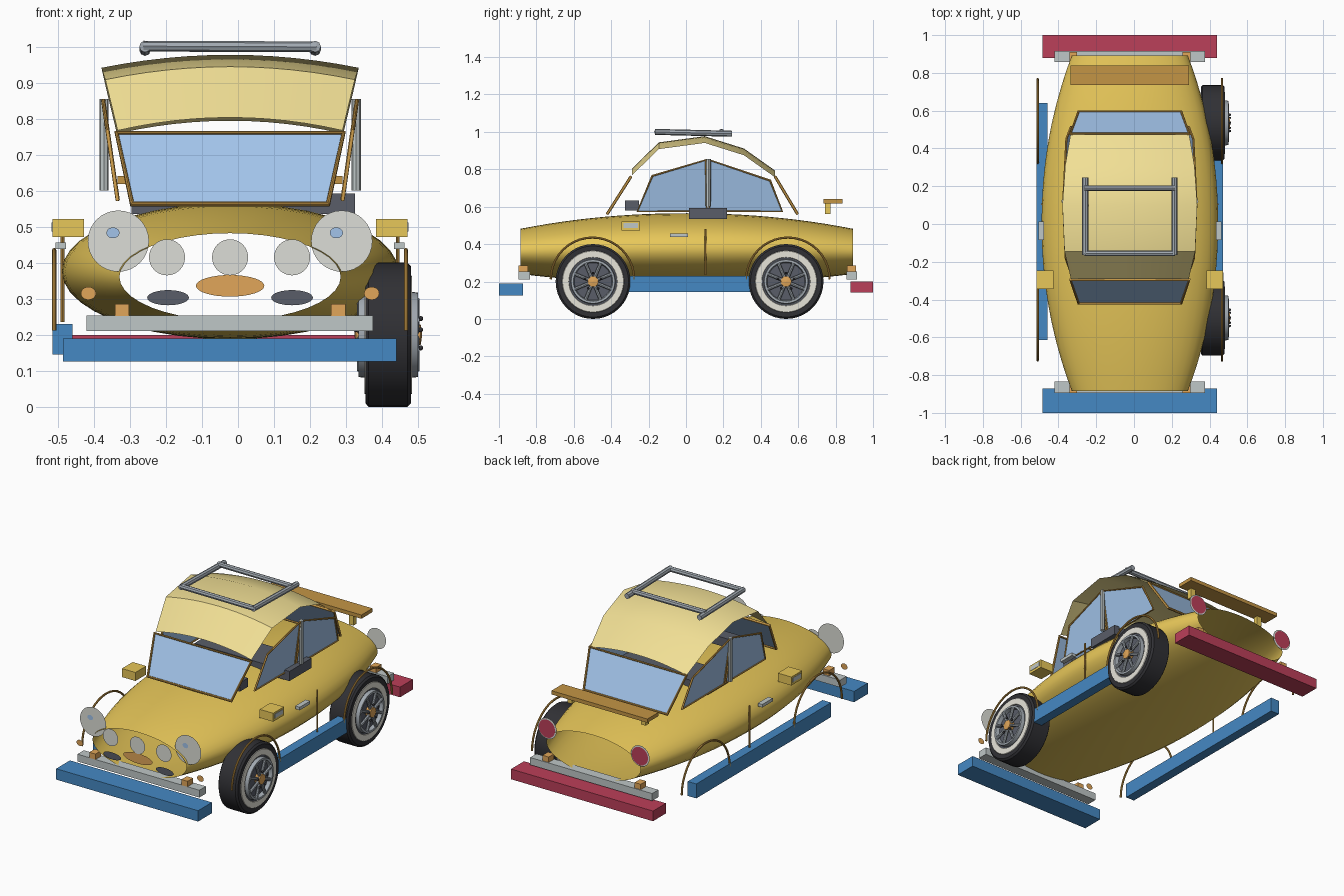
import bpy, bmesh, math
from mathutils import Matrix, Vector

if "Cube" in bpy.data.objects:
    bpy.data.objects.remove(bpy.data.objects["Cube"])

C = -0.022  # symmetry plane of the car body


def mat(name, r, g, b):
    m = bpy.data.materials.new(name)
    m.diffuse_color = (r, g, b, 1)
    m.use_nodes = True
    m.node_tree.nodes["Principled BSDF"].inputs["Base Color"].default_value = m.diffuse_color
    return m


GOLD = mat("gold_paint", .80, .57, .10)
ROOF = mat("pale_gold", .88, .74, .30)
BROWN = mat("brown_trim", .55, .30, .06)
ORANGE = mat("amber", .75, .38, .10)
GLASS = mat("glass", .36, .55, .82)
BLUE = mat("blue", .06, .25, .55)
RED = mat("red", .50, .05, .10)
BLACK = mat("rubber", .03, .03, .035)
DARK = mat("dark_grey", .10, .11, .14)
CREAM = mat("cream", .80, .78, .70)
LENS = mat("lens", .72, .73, .68)
CHROME = mat("chrome", .52, .57, .57)
STEEL = mat("steel", .36, .40, .44)


def add(name, bm, m, smooth=False):
    bmesh.ops.recalc_face_normals(bm, faces=bm.faces[:])
    me = bpy.data.meshes.new(name)
    bm.to_mesh(me)
    bm.free()
    ob = bpy.data.objects.new(name, me)
    bpy.context.collection.objects.link(ob)
    me.materials.append(m)
    if smooth:
        bpy.ops.object.select_all(action='DESELECT')
        bpy.context.view_layer.objects.active = ob
        ob.select_set(True)
        bpy.ops.object.shade_smooth_by_angle(angle=math.radians(35))
    return ob


def box(name, x0, x1, y0, y1, z0, z1, m):
    bm = bmesh.new()
    size = Matrix.Diagonal((x1 - x0, y1 - y0, z1 - z0, 1))
    mid = Matrix.Translation(((x0 + x1) / 2, (y0 + y1) / 2, (z0 + z1) / 2))
    bmesh.ops.create_cube(bm, size=1, matrix=mid @ size)
    return add(name, bm, m)


def grid(name, rows, m, closed=False, smooth=True):
    """Skin a list of point rows."""
    bm = bmesh.new()
    vs = [[bm.verts.new(p) for p in row] for row in rows]
    n = len(rows[0])
    for a, b in zip(vs, vs[1:]):
        for i in range(n if closed else n - 1):
            j = (i + 1) % n
            bm.faces.new((a[i], a[j], b[j], b[i]))
    return add(name, bm, m, smooth)


def panel(name, pts, m):
    bm = bmesh.new()
    bm.faces.new([bm.verts.new(p) for p in pts])
    return add(name, bm, m)


def disc(name, x, y, z, rx, rz, m):
    """Flat lamp or vent facing along y."""
    a = [math.tau * i / 32 for i in range(32)]
    return panel(name, [(x + rx * math.cos(t), y, z + rz * math.sin(t)) for t in a], m)


def tube(name, pts, r, m, cyclic=False):
    cu = bpy.data.curves.new(name, 'CURVE')
    cu.dimensions = '3D'
    cu.bevel_depth, cu.bevel_resolution, cu.use_fill_caps = r, 2, True
    sp = cu.splines.new('POLY')
    sp.points.add(len(pts) - 1)
    for p, co in zip(sp.points, pts):
        p.co = (*co, 1)
    sp.use_cyclic_u = cyclic
    tmp = bpy.data.objects.new(name + "_path", cu)
    me = bpy.data.meshes.new_from_object(tmp)
    bpy.data.objects.remove(tmp)
    bm = bmesh.new()
    bm.from_mesh(me)
    return add(name, bm, m, True)


def lathe_x(name, profile, y, z, m, n=40):
    """Revolve (x, radius) points around an axis parallel to x."""
    rows = [[(x, y + r * math.cos(math.tau * i / n), z + r * math.sin(math.tau * i / n))
             for i in range(n)] for x, r in profile]
    return grid(name, rows, m, closed=True)


# open-ended body shell of elliptical sections
rows = []
for k in range(25):
    t = k / 12 - 1
    f = abs(t) ** 2.1
    w, top, bot = .467 - .16 * f, .565 - .083 * f, .188 + .052 * f
    zc, h = (top + bot) / 2, (top - bot) / 2
    rows.append([(C + w * math.cos(math.tau * i / 40), .004 + .889 * t,
                  zc + h * math.sin(math.tau * i / 40)) for i in range(40)])
grid("body_shell", rows, GOLD, closed=True)

# crowned roof sheet: y, edge height, half width
roof = [(-.29, .767, .312), (-.145, .908, .346), (.10, .941, .357),
        (.31, .875, .342), (.475, .758, .314)]
grid("roof", [[(C + w * u / 6, y, z + .036 * (1 - (u / 6) ** 2)) for u in range(-6, 7)]
              for y, z, w in roof], ROOF)

# windscreen and rear window with frames
for name, yb, yt in (("windscreen", -.42, -.295), ("rear_window", .595, .477)):
    q = [(C - .272, yb, .563), (C + .272, yb, .563), (C + .315, yt, .76), (C - .315, yt, .76)]
    panel(name, q, GLASS)
    tube(name + "_frame", q, .008, BROWN, True)

front_q = [(-.26, .575), (-.18, .765), (.105, .85), (.11, .575)]
rear_q = [(.125, .575), (.125, .85), (.45, .74), (.515, .575)]
for s, side in ((-1, "left"), (1, "right")):
    def X(d):
        return C + s * d

    def sbox(name, d0, d1, *rest):
        a, b = sorted((X(d0), X(d1)))
        return box(side + "_" + name, a, b, *rest)

    # side windows and centre pillar
    for nm, quad in (("front_window", front_q), ("back_window", rear_q)):
        q = [(X(.312 + .04 * (z - .575) / .275), y, z) for y, z in quad]
        panel(f"{side}_{nm}", q, GLASS)
        tube(f"{side}_{nm}_frame", q, .006, BROWN, True)
    tube(side + "_pillar", [(X(.35), .12, .60), (X(.35), .12, .855)], .013, CHROME)
    # sill, mirror, handle, door seam
    sbox("sill", .437, .493, -.615, .64, .145, .23, BLUE)
    sbox("mirror", .405, .493, -.345, -.245, .472, .522, GOLD)
    sbox("mirror_plate", .485, .495, -.333, -.257, .486, .512, CHROME)
    sbox("door_handle", .455, .484, -.085, .012, .438, .456, CHROME)
    tube(side + "_door_seam", [(X(.465), .105, .235), (X(.465), .105, .48)], .005, BROWN)
    # wheel arch trims
    for nm, yc in (("front", -.5), ("rear", .545)):
        arc = [(X(.488), yc + .223 * math.cos(math.pi * i / 20),
                .212 + .223 * math.sin(math.pi * i / 20)) for i in range(21)]
        tube(f"{side}_{nm}_arch", arc, .006, BROWN)
    # lamps
    disc(side + "_headlight", X(.31), -.875, .46, .085, .085, LENS)
    disc(side + "_headlight_glint", X(.31) - .015, -.88, .483, .018, .015, GLASS)
    disc(side + "_indicator", X(.393), -.88, .315, .021, .018, ORANGE)
    disc(side + "_tail_lamp_rim", X(.303), .89, .44, .061, .061, LENS)
    disc(side + "_tail_lamp", X(.303), .894, .44, .053, .053, RED)
    disc(side + "_vent", X(.172), -.895, .303, .058, .021, DARK)
    # bumper blocks and spoiler stand
    sbox("front_bumper_block", .28, .32, -.895, -.845, .252, .285, ORANGE)
    sbox("rear_bumper_block", .28, .32, .86, .91, .252, .285, ORANGE)
    sbox("spoiler_stand", .225, .255, .742, .772, .56, .62, GOLD)
    # roof rack rail
    tube(side + "_rack_rail", [(X(.236), -.165, 1.0), (X(.236), .245, .99)], .016, STEEL)

for i, y in enumerate((-.155, .19)):
    tube(f"rack_crossbar_{i + 1}", [(C - .24, y, 1.001), (C + .24, y, .999)], .015, STEEL)

# nose lamps and grille
for i, d in enumerate((-.175, 0, .172)):
    disc(f"nose_lamp_{i + 1}", C + d, -.905, .415, .05, .05, LENS)
disc("grille", C, -.9, .336, .095, .03, ORANGE)

# bumpers, spoiler and interior
box("front_bumper", -.485, .44, -1.0, -.872, .126, .19, BLUE)
box("rear_bumper", -.485, .44, .88, 1.0, .14, .20, RED)
box("front_chrome_bar", -.42, .375, -.895, -.835, .21, .253, CHROME)
box("rear_chrome_bar", -.42, .375, .857, .915, .21, .253, CHROME)
box("spoiler", -.335, .29, .735, .838, .618, .64, BROWN)
box("dashboard", -.28, .24, -.325, -.25, .58, .632, DARK)
box("seat", -.295, .325, .015, .22, .535, .592, DARK)

# wheels (right-hand side only)
XW, R = .417, .2
for nm, y in (("front", -.497), ("rear", .535)):
    lathe_x(nm + "_tyre", [(.36, .115), (.354, .17), (.354, .19), (.362, .2), (.47, .2),
                           (.48, .19), (.48, .165), (.474, .115), (.36, .115)], y, R, BLACK)
    for s, side in ((1, "outer"), (-1, "inner")):
        p = f"{nm}_{side}_"

        def W(d):
            return XW + s * d
        lathe_x(p + "whitewall", [(W(.062), .128), (W(.066), .13), (W(.066), .163),
                                  (W(.062), .166)], y, R, CREAM)
        lathe_x(p + "wheel_disc", [(W(.06), .128), (W(.06), .001)], y, R, DARK)
        lathe_x(p + "rim", [(W(.06), .12), (W(.082), .117), (W(.082), .105), (W(.06), .1)],
                y, R, STEEL)
        lathe_x(p + "hub", [(W(.06), .03), (W(.09), .028), (W(.094), .001)], y, R, ORANGE, 20)
        for k in range(8):
            a = math.tau * (k + .5) / 8
            c, d = math.cos(a), math.sin(a)
            tube(f"{p}spoke_{k + 1}", [(W(.078), y + .02 * c, R + .02 * d),
                                       (W(.078), y + .108 * c, R + .108 * d)], .009, STEEL)
        for k in range(5):
            a = math.tau * k / 5 + math.pi / 2
            bm = bmesh.new()
            loc = Vector((W(.09), y + .045 * math.cos(a), R + .045 * math.sin(a)))
            bmesh.ops.create_icosphere(bm, subdivisions=2, radius=.007,
                                       matrix=Matrix.Translation(loc))
            add(f"{p}bolt_{k + 1}", bm, BLACK, True)
